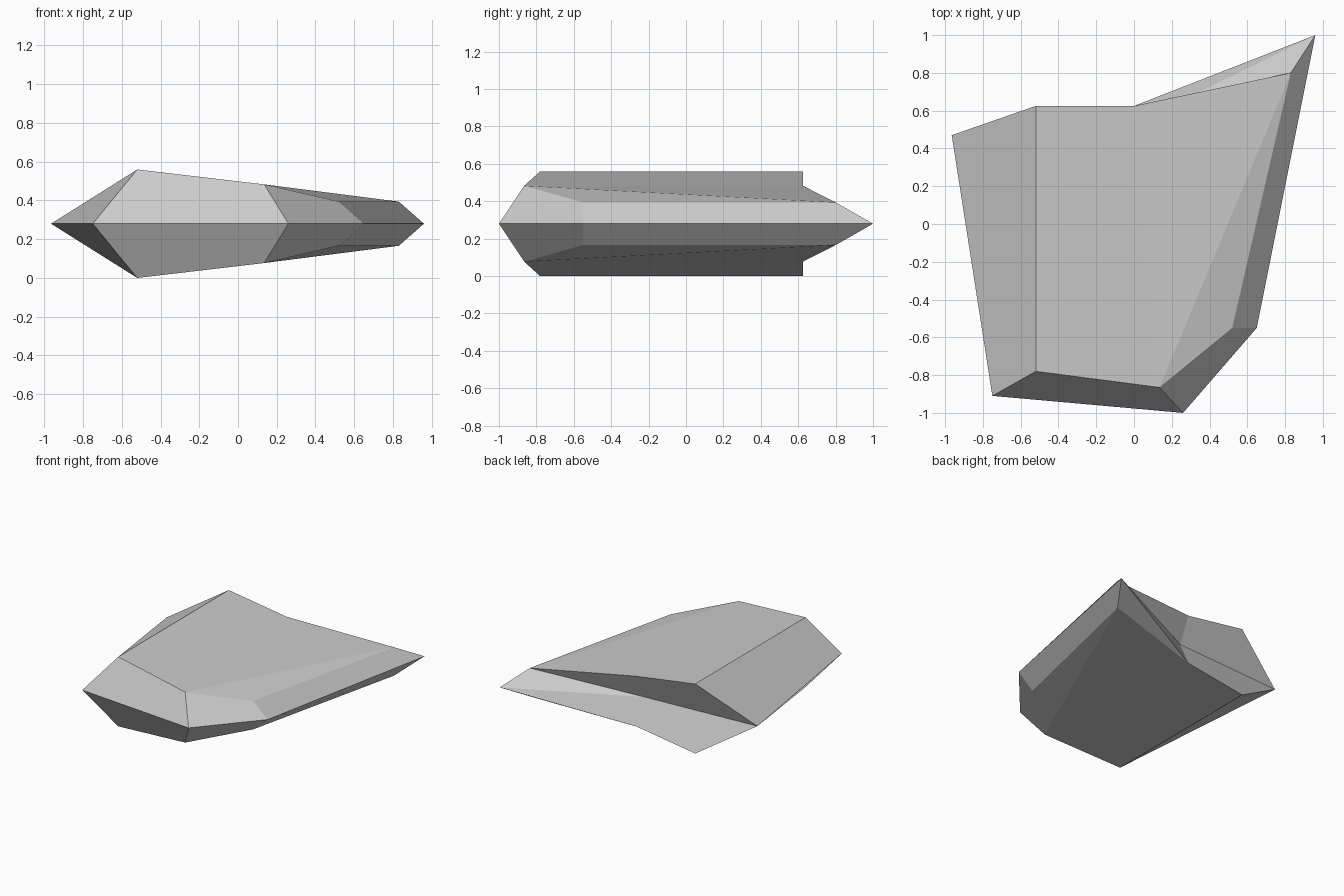
import bpy
import bmesh

cube = bpy.data.objects.get("Cube")
if cube:
    bpy.data.objects.remove(cube, do_unlink=True)

MID = 0.28  # height of the sharp rim

# Rim outline: back left, front left, front right, side, rear tip, notch
RIM = [(-0.965, 0.47), (-0.75, -0.91), (0.26, -1.0),
       (0.65, -0.55), (0.96, 1.0), (0.0, 0.53)]
# Matching plateau outline with its height above the rim
PLATEAU = [(-0.52, 0.625, 0.28), (-0.52, -0.78, 0.28), (0.135, -0.865, 0.203),
           (0.52, -0.55, 0.114), (0.83, 0.80, 0.114), (0.0, 0.625, 0.203)]

stone = bpy.data.materials.new("grey stone")
stone.use_nodes = True
grey = (0.6, 0.6, 0.6, 1.0)
stone.diffuse_color = grey
stone.node_tree.nodes["Principled BSDF"].inputs["Base Color"].default_value = grey

bm = bmesh.new()
rim = [bm.verts.new((x, y, MID)) for x, y in RIM]


def add_half(side):
    """Plateau and bevel faces above (1) or below (-1) the rim."""
    top = [bm.verts.new((x, y, MID + side * h)) for x, y, h in PLATEAU]
    a, b, c, d, e, f = top
    for face in ((a, b, c, f), (c, e, f), (c, d, e)):
        bm.faces.new(face)
    # Bevels around the rim; the rear notch folds differently on each half
    for i in range(len(RIM)):
        j = (i + 1) % len(RIM)
        if i != 4:
            bm.faces.new((rim[i], rim[j], top[j], top[i]))
        elif side > 0:
            bm.faces.new((rim[i], rim[j], top[i]))
            bm.faces.new((rim[j], top[j], top[i]))
        else:
            bm.faces.new((rim[i], rim[j], top[j]))
            bm.faces.new((rim[i], top[j], top[i]))


for side in (1, -1):
    add_half(side)
bmesh.ops.recalc_face_normals(bm, faces=bm.faces)

mesh = bpy.data.meshes.new("faceted_slab")
bm.to_mesh(mesh)
bm.free()
mesh.materials.append(stone)
slab = bpy.data.objects.new("faceted_slab", mesh)
bpy.context.collection.objects.link(slab)
